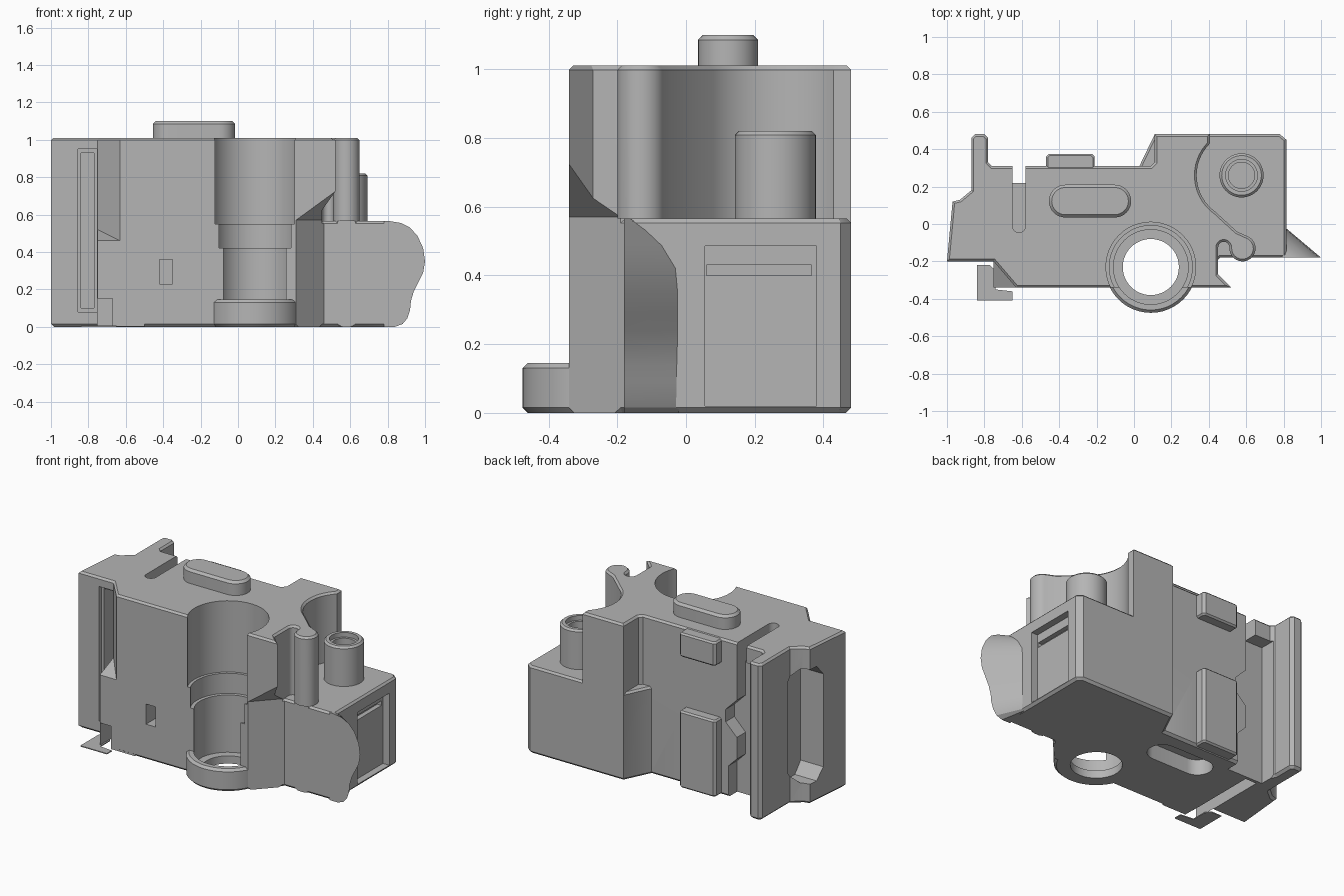
import bpy, bmesh, math
from mathutils import Vector, Matrix

cube = bpy.data.objects.get("Cube")
if cube:
    bpy.data.objects.remove(cube, do_unlink=True)

grey = bpy.data.materials.new("machine grey")
grey.use_nodes = True
colour = (0.46, 0.46, 0.46, 1)
grey.diffuse_color = colour
grey.node_tree.nodes["Principled BSDF"].inputs["Base Color"].default_value = colour


def finish(bm, name):
    bmesh.ops.recalc_face_normals(bm, faces=bm.faces)
    mesh = bpy.data.meshes.new(name)
    bm.to_mesh(mesh)
    bm.free()
    mesh.materials.append(grey)
    ob = bpy.data.objects.new(name, mesh)
    bpy.context.collection.objects.link(ob)
    return ob


def arc(cx, cy, r, start, end, n=16):
    steps = [math.radians(start + (end - start) * i / n) for i in range(n + 1)]
    return [(cx + r * math.cos(a), cy + r * math.sin(a)) for a in steps]


def prism(name, outline, low, high, axis="z", top=0, bottom=0):
    """Extrude an outline along an axis, with chamfered rims."""
    bm = bmesh.new()
    verts = [bm.verts.new((u, v, low)) for u, v in outline]
    base = bm.faces.new(verts)
    lid = bmesh.ops.extrude_face_region(bm, geom=[base], use_keep_orig=True)["geom"]
    moved = [g for g in lid if isinstance(g, bmesh.types.BMVert)]
    bmesh.ops.translate(bm, verts=moved, vec=(0, 0, high - low))
    bmesh.ops.recalc_face_normals(bm, faces=bm.faces)
    for level, size in ((low, bottom), (high, top)):
        if size:
            rim = [e for e in bm.edges if all(abs(v.co.z - level) < 1e-5 for v in e.verts)]
            bmesh.ops.bevel(bm, geom=rim, offset=size, segments=1, affect="EDGES")
    if axis == "y":
        for v in bm.verts:
            v.co = Vector((v.co.x, v.co.z, v.co.y))
    elif axis == "x":
        for v in bm.verts:
            v.co = Vector((v.co.z, v.co.x, v.co.y))
    return finish(bm, name)


def cylinder(name, x, y, r, low, high, axis="z", top=0, bottom=0, n=48):
    return prism(name, arc(x, y, r, 0, 360, n)[:-1], low, high, axis, top, bottom)


def box(name, x0, x1, y0, y1, z0, z1):
    return prism(name, [(x0, y0), (x1, y0), (x1, y1), (x0, y1)], z0, z1)


def hull(name, points):
    bm = bmesh.new()
    for p in points:
        bm.verts.new(p)
    bmesh.ops.convex_hull(bm, input=bm.verts)
    return finish(bm, name)


def stadium(x0, x1, y0, y1):
    r, mid = (y1 - y0) / 2, (y0 + y1) / 2
    return arc(x1 - r, mid, r, -90, 90) + arc(x0 + r, mid, r, 90, 270)


def combine(target, tool, operation="DIFFERENCE"):
    mod = target.modifiers.new("cut", "BOOLEAN")
    mod.operation, mod.solver, mod.object = operation, "EXACT", tool
    bpy.context.view_layer.objects.active = target
    bpy.ops.object.modifier_apply(modifier=mod.name)
    bpy.data.objects.remove(tool, do_unlink=True)


# Full-height housing with rear fin and curved hook
outline = [(-1, -.2), (-.97, .12), (-.93, .13), (-.87, .18), (-.87, .46), (-.85, .48),
           (-.8, .48), (-.78, .46), (-.78, .33), (-.76, .31), (.09, .31), (.11, .33),
           (.11, .48), (.405, .48)]
outline += arc(.575, .26, .24, 135, 235) + [(.55, -.04)]
outline += arc(.58, -.13, .07, 60, -170, 18) + arc(.48, -.125, .03, 0, 180, 10)
outline += [(.45, -.27), (.52, -.34), (-.63, -.34), (-.75, -.2)]
body = prism("housing", outline, 0, 1.01, top=.012, bottom=.015)

# Undercut below the front overhang and hook
start, end = Vector((.31, -.34, 0)), Vector((.46, -.18, 0))
along = (end - start).normalized()
out = Vector((along.y, -along.x, 0))
under = []
for p in (start - along * .04, end + along * .03):
    for offset, z in ((0, -.1), (0, .57), (.25, -.1), (.25, .82)):
        under.append(p + out * offset + Vector((0, 0, z)))
combine(body, hull("undercut", under))
combine(body, box("hook_undercut", .46, .75, -.3, -.18, -.1, .565))

# Lower side block, front corner, rear pads and bottom ring
side = [(0, -.3), (.272, -.38 + .0), (.46, -.18), (.815, -.18), (.815, .45), (.78, .48),
        (.111, .48), (0, .25)]
side[1] = (.31, -.34)
combine(body, prism("side_block", side, 0, .565, top=.012, bottom=.015), "UNION")
corner = [(x, y, z) for x in (-.75, -.5) for y, top in ((-.339, .46), (-.15, .54)) for z in (.002, top)]
combine(body, hull("front_corner", corner), "UNION")
for low, high in ((.005, .5), (.85, 1.005)):
    pad = prism("rear_pad", [(-.47, .25), (-.47, .36), (-.455, .375), (-.225, .375),
                             (-.21, .36), (-.21, .25)], low, high, top=.01, bottom=.01)
    for z in (.8, .535):
        combine(pad, cylinder("scallop", -.345, z, .14, .312, .5, "y"))
    combine(body, pad, "UNION")
bx, by = .09, -.23
combine(body, cylinder("ring", bx, by, .245, 0, .145, top=.015, bottom=.015), "UNION")

# Stepped vertical bore
for r, low, high in ((.15, -.1, .2), (.2, .05, .43), (.222, .42, .56), (.24, .55, 1.1)):
    combine(body, cylinder("bore", bx, by, r, low, high))

# Two cross holes with hexagonal nut pockets
for z in (.8, .535):
    combine(body, cylinder("cross_hole", -.345, z, .08, -.6, .6, "y", n=32))
    hexagon = arc(-.345, z, .165, 30, 390, 6)[:-1]
    combine(body, prism("nut_pocket", hexagon, -.5, -.08, "y"))

# Slots and recesses on the top, front and back
slot = [(-.58, .5), (-.65, .5)] + arc(-.615, -.01, .035, 180, 360)
combine(body, prism("top_slot", slot, .86, 1.2))
combine(body, box("front_slot", -.855, -.755, -.4, -.17, .08, .95))
combine(body, box("front_slot_inner", -.84, -.77, -.4, -.06, .1, .93))
combine(body, box("bottom_channel", -.75, -.67, -.4, .2, -.1, .15))
steps = [(-.76, .16), (-.48, .16), (-.48, .21), (-.35, .21), (-.35, .37), (-.42, .37),
         (-.42, .455), (-.76, .455)]
combine(body, prism("stepped_recess", steps, -.4, -.325, "y"))
combine(body, box("catch_recess", -.42, -.35, -.4, -.22, .23, .36))
zigzag = [(-.775, -.1), (-.52, -.1), (-.52, .2), (-.58, .26), (-.58, .4), (-.5, .48),
          (-.5, .56), (-.58, .64), (-.58, .9), (-.775, .9)]
combine(body, prism("rear_channel", zigzag, .22, .6, "y"))

# Chamfered window in the outer side wall
window = [(.06, .13), (.14, .13), (.2, .2), (.2, .8), (.14, .87), (.06, .87), (0, .8), (0, .2)]
combine(body, prism("side_window", window, -1.2, -.82, "x"))

# Recessed panel on the opposite side
combine(body, box("panel_frame", .77, 1, .055, .38, .02, .485))
combine(body, box("panel_groove", .74, 1, .06, .365, .4, .43))

# Stadium pocket underneath
combine(body, prism("bottom_pocket", stadium(-.46, -.02, .035, .215), -.1, .1))

# Raised key on the top
key = prism("top_key", stadium(-.455, -.015, .035, .21), 1.0, 1.1, top=.015)

# Hollow side post
post = cylinder("side_post", .575, .26, .118, .55, .82, top=.012)
combine(post, cylinder("post_bore", .575, .26, .07, .62, 1))
combine(post, cylinder("post_mouth", .575, .26, .085, .79, 1))

# Wavy front wing, ruled back to the side wall
wave = [(.81, .565), (.87, .555), (.92, .53), (.96, .485), (.99, .42), (1, .35), (.99, .29),
        (.965, .24), (.94, .19), (.925, .14), (.92, .09), (.905, .045), (.88, .015), (.84, 0)]
bm = bmesh.new()
front = [bm.verts.new((x, -.18, z)) for x, z in wave]
rear = [bm.verts.new((.81, -.02 - .15 * max(0, (z - .38) / .19) ** 2, z)) for x, z in wave]
inner = [bm.verts.new((.78, -.18, z)) for x, z in wave]
for a, b in ((front, rear), (rear, inner), (inner, front)):
    for i in range(len(wave) - 1):
        bm.faces.new((a[i], a[i + 1], b[i + 1], b[i]))
bm.faces.new((front[0], rear[0], inner[0]))
bm.faces.new((front[-1], rear[-1], inner[-1]))
wing = finish(bm, "front_wing")

# Thin loose foot plate
foot = prism("foot_plate", [(-.84, -.22), (-.77, -.22), (-.74, -.25), (-.74, -.35),
                            (-.65, -.36), (-.65, -.41), (-.84, -.41)], 0, .006)

for ob in (body, key, post, wing, foot):
    bpy.ops.object.select_all(action="DESELECT")
    ob.select_set(True)
    bpy.context.view_layer.objects.active = ob
    bpy.ops.object.shade_smooth_by_angle(angle=math.radians(30))
